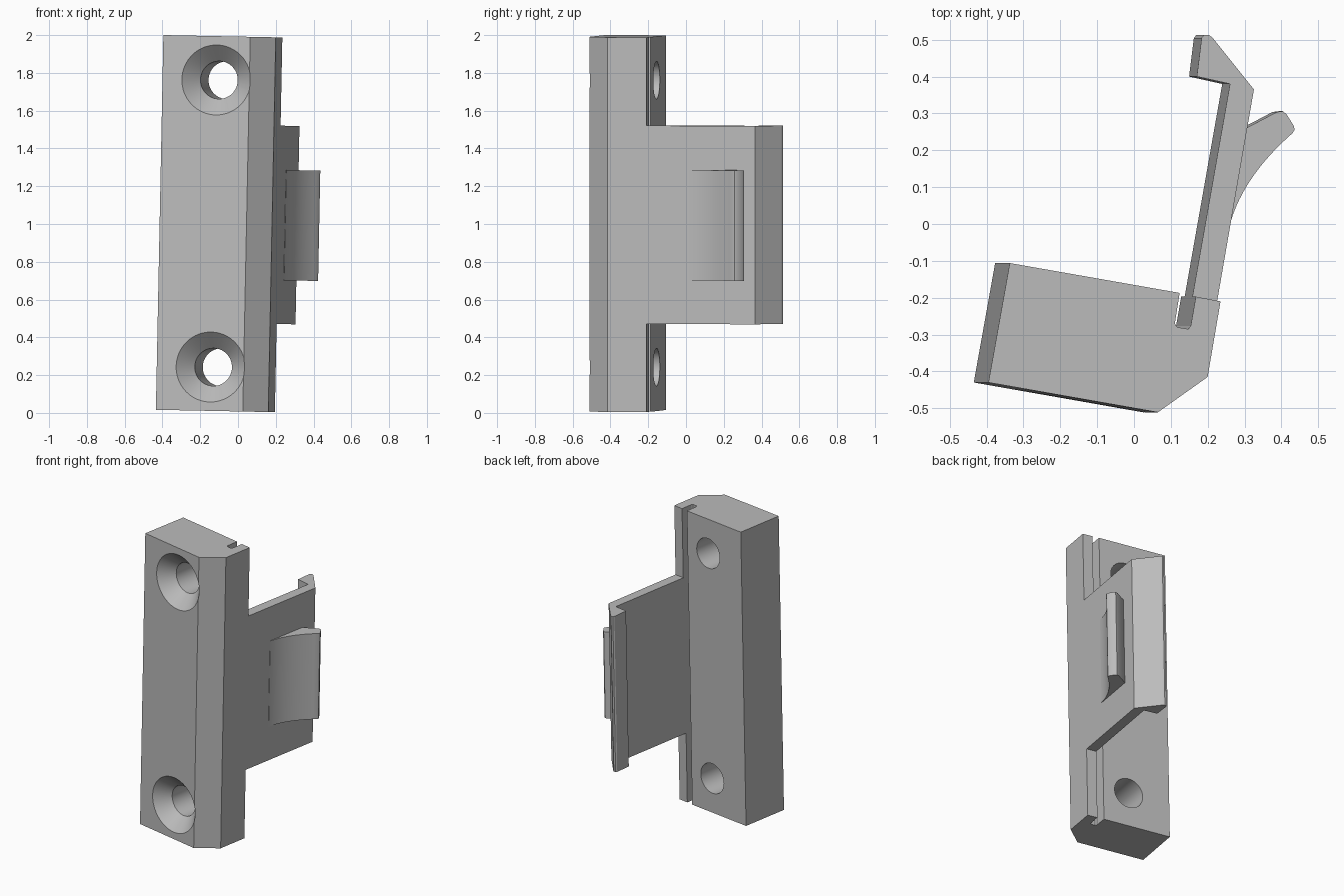
import bpy, bmesh, math
from mathutils import Matrix, Vector

cube = bpy.data.objects.get("Cube")
if cube:
    bpy.data.objects.remove(cube, do_unlink=True)

LEAN = Matrix.Translation((0, 0, 1)) @ Matrix.Rotation(0.02, 4, 'Y')  # whole part leans slightly
YAW = math.radians(-10)

grey = bpy.data.materials.new("plain grey")
grey.use_nodes = True
grey.diffuse_color = (0.5, 0.5, 0.5, 1)
grey.node_tree.nodes["Principled BSDF"].inputs["Base Color"].default_value = (0.5, 0.5, 0.5, 1)


def finish(name, bm):
    bmesh.ops.recalc_face_normals(bm, faces=bm.faces)
    mesh = bpy.data.meshes.new(name)
    bm.to_mesh(mesh)
    bm.free()
    mesh.materials.append(grey)
    ob = bpy.data.objects.new(name, mesh)
    bpy.context.collection.objects.link(ob)
    ob.matrix_world = LEAN
    return ob


def prism(name, outline, low, high):
    """Extrude a plan outline between two heights."""
    bm = bmesh.new()
    face = bm.faces.new([bm.verts.new((x, y, low)) for x, y in outline])
    new = bmesh.ops.extrude_face_region(bm, geom=[face])["geom"]
    bmesh.ops.translate(bm, vec=(0, 0, high - low),
                        verts=[g for g in new if isinstance(g, bmesh.types.BMVert)])
    return finish(name, bm)


def smooth(ob):
    bpy.ops.object.select_all(action='DESELECT')
    ob.select_set(True)
    bpy.context.view_layer.objects.active = ob
    bpy.ops.object.shade_smooth_by_angle(angle=math.radians(30))


# Mounting block with chamfered corner and a narrow relief groove
lip_in, lip_out = (0.148, -0.197), (0.215, -0.21)
block = prism("mounting_block", [
    (-0.415, -0.43), (0.045, -0.511), (0.18, -0.415), lip_out, lip_in,
    (0.134, -0.277), (0.127, -0.285), (0.097, -0.28), (0.091, -0.27),
    (0.104, -0.187), (-0.357, -0.106)], -0.992, 0.992)

# Countersunk screw holes: revolve (depth, radius) profile along the block's depth
profile = [(-0.05, 0.235), (0.085, 0.1), (0.5, 0.1)]
for name, z in (("upper", 0.76), ("lower", -0.76)):
    bm = bmesh.new()
    rings = []
    steps = 64
    for depth, r in profile:
        rings.append([bm.verts.new((r * math.cos(a), depth, r * math.sin(a)))
                      for a in (math.tau * i / steps for i in range(steps))])
    for a, b in zip(rings, rings[1:]):
        for i in range(steps):
            j = (i + 1) % steps
            bm.faces.new((a[i], a[j], b[j], b[i]))
    bm.faces.new(rings[0])
    bm.faces.new(rings[-1])
    bm.transform(Matrix.Translation((-0.13, -0.48, z)) @ Matrix.Rotation(YAW, 4, 'Z'))
    cutter = finish(name + "_hole_cutter", bm)
    cutter.hide_render = True
    cutter.hide_set(True)
    mod = block.modifiers.new(name + "_hole", 'BOOLEAN')
    mod.operation = 'DIFFERENCE'
    mod.solver = 'EXACT'
    mod.object = cutter

# Bake the holes and drop the cutters
bpy.context.view_layer.update()
baked = bpy.data.meshes.new_from_object(block.evaluated_get(bpy.context.evaluated_depsgraph_get()))
cutters = [m.object for m in block.modifiers]
block.modifiers.clear()
block.data = baked
for c in cutters:
    bpy.data.objects.remove(c, do_unlink=True)
smooth(block)

# Flexible arm ending in an inward hook
prism("latch_arm", [
    lip_in, lip_out, (0.315, 0.365), (0.203, 0.505), (0.193, 0.513), (0.18, 0.513),
    (0.173, 0.505), (0.16, 0.40), (0.25, 0.38)], -0.525, 0.525)

# Curved finger tab on the outer face of the arm
start, bend, end = Vector((0.25, -0.02)), Vector((0.28, 0.12)), Vector((0.425, 0.247))
curve = [start * (1 - t) ** 2 + bend * 2 * t * (1 - t) + end * t * t
         for t in (i / 16 for i in range(17))]
tab = prism("finger_tab", [tuple(p) for p in curve] + [
    (0.430, 0.256), (0.428, 0.266), (0.408, 0.298), (0.398, 0.306), (0.382, 0.304),
    (0.302, 0.262), (0.28, 0.25), (0.235, -0.02)], -0.293, 0.291)
smooth(tab)
